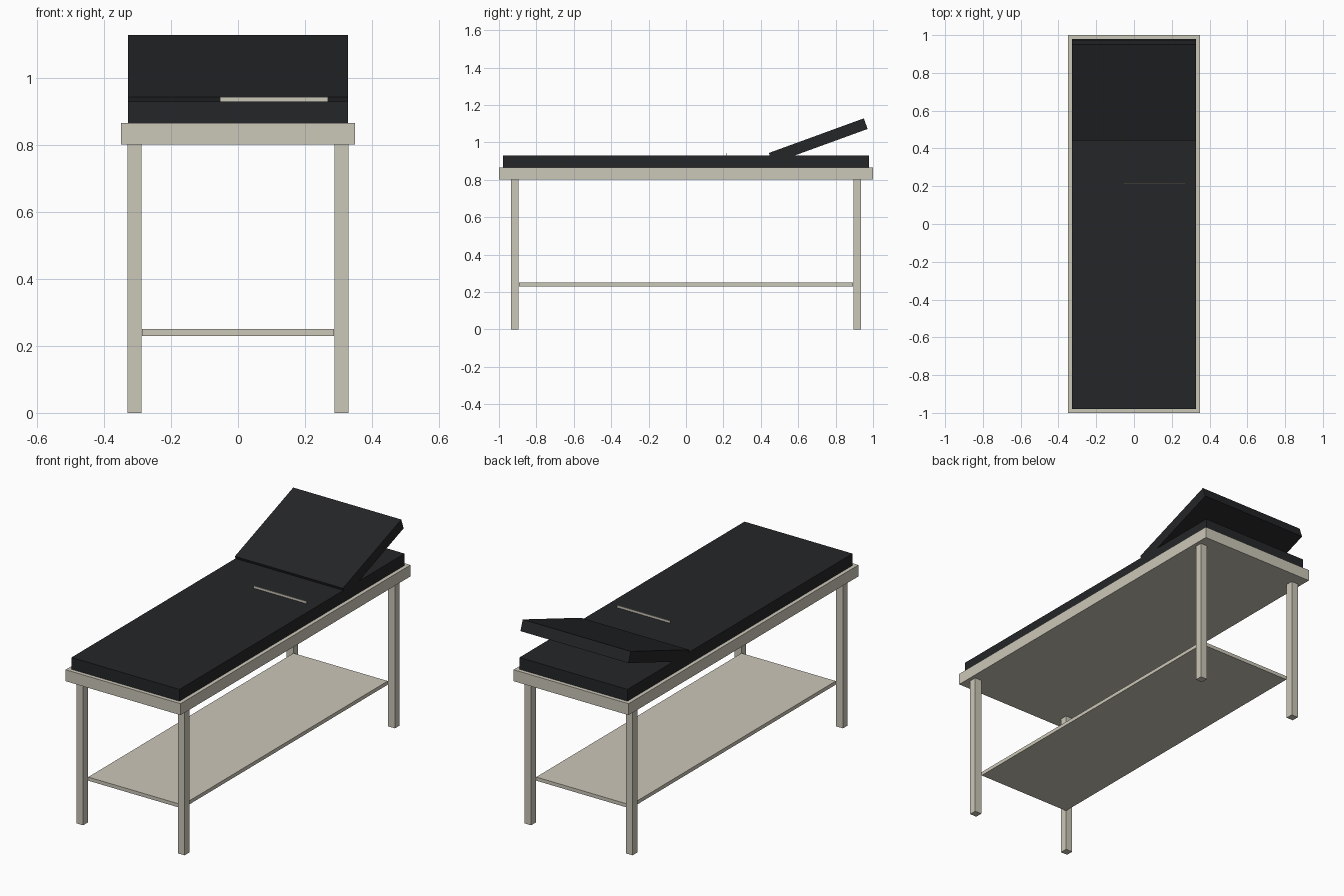
import bpy
from math import radians

if "Cube" in bpy.data.objects:
    bpy.data.objects.remove(bpy.data.objects["Cube"])


def material(name, rgb):
    m = bpy.data.materials.new(name)
    m.diffuse_color = (*rgb, 1)
    m.use_nodes = True
    m.node_tree.nodes["Principled BSDF"].inputs["Base Color"].default_value = m.diffuse_color
    return m


beige = material("painted_metal", (0.60, 0.57, 0.48))
black = material("dark_vinyl", (0.018, 0.019, 0.021))


def box(name, centre, size, mat, tilt=0):
    bpy.ops.mesh.primitive_cube_add(size=1, location=centre,
                                    rotation=(radians(tilt), 0, 0))
    ob = bpy.context.object
    ob.name = name
    ob.scale = size
    bpy.ops.object.transform_apply(location=False, rotation=False, scale=True)
    ob.data.materials.append(mat)
    return ob


# Top frame and lower shelf
box("table_frame", (0, 0, 0.8335), (0.70, 2.0, 0.063), beige)
box("lower_shelf", (0, 0, 0.24), (0.574, 1.786, 0.02), beige)

# Four square legs
for y, end in ((-0.915, "foot"), (0.915, "head")):
    for x, side in ((-0.309, "left"), (0.309, "right")):
        box(f"{end}_{side}_leg", (x, y, 0.401), (0.041, 0.041, 0.802), beige)

# Mattress with raised backrest sunk into it at the hinge end
box("mattress", (0, 0, 0.8975), (0.658, 1.958, 0.065), black)
box("backrest", (0, 0.707, 1.008), (0.658, 0.54, 0.06), black, tilt=20)

# Thin strip standing on the mattress
box("mattress_strip", (0.1075, 0.215, 0.934), (0.323, 0.004, 0.018), beige)
